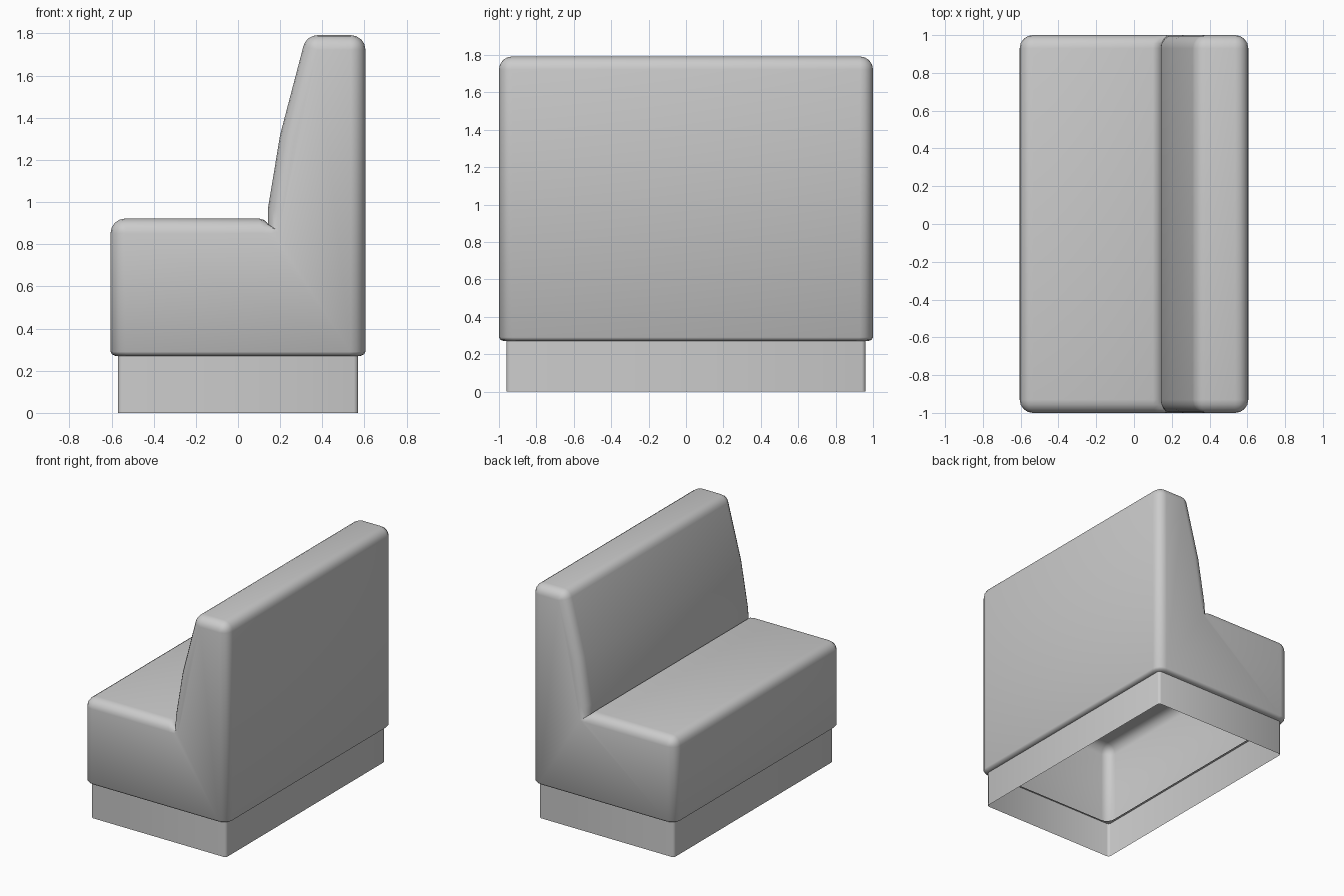
import bpy, bmesh, math

if "Cube" in bpy.data.objects:
    bpy.data.objects.remove(bpy.data.objects["Cube"])

R = 0.07          # upholstery edge radius
STEPS = 4


def finish(name, bm, angle):
    bmesh.ops.remove_doubles(bm, verts=bm.verts, dist=0.0005)
    bmesh.ops.recalc_face_normals(bm, faces=bm.faces)
    mesh = bpy.data.meshes.new(name)
    bm.to_mesh(mesh)
    bm.free()
    ob = bpy.data.objects.new(name, mesh)
    bpy.context.collection.objects.link(ob)
    bpy.ops.object.select_all(action='DESELECT')
    ob.select_set(True)
    bpy.context.view_layer.objects.active = ob
    bpy.ops.object.shade_smooth_by_angle(angle=math.radians(angle))
    return ob


def arc(cx, cz, a0, a1):
    """Rounded profile corner: (outer point, inset point) pairs."""
    out = []
    for i in range(STEPS + 1):
        a = math.radians(a0 + (a1 - a0) * i / STEPS)
        out.append(((cx + R * math.cos(a), cz + R * math.sin(a)), (cx, cz)))
    return out


# Side profile, front bottom to back bottom, with its inset for the rounded ends
profile = [((-0.605, 0.29), (-0.535, 0.29))]
profile += arc(-0.535, 0.852, 180, 90)                     # seat front edge
profile += [((0.10, 0.922), (0.12, 0.852)),                # tuck between seat and back
            ((0.125, 0.915), (0.165, 0.852)),
            ((0.142, 0.895), (0.195, 0.86)),
            ((0.142, 0.97), (0.212, 0.96)),
            ((0.20, 1.32), (0.27, 1.307))]
profile += arc(0.378, 1.722, 165, 90)                      # backrest top
profile += arc(0.535, 1.722, 90, 0)
profile += [((0.605, 0.29), (0.535, 0.29))]

# Upholstered shell: profile lofted along y with rounded ends
bm = bmesh.new()
stations = []
for i in range(STEPS + 1):
    a = math.pi / 2 * i / STEPS
    stations.append((-(1 - R) - R * math.cos(a), 1 - math.sin(a)))
stations += [(-y, t) for y, t in reversed(stations)]
rings = []
for y, t in stations:
    rings.append([bm.verts.new((p[0] + (q[0] - p[0]) * t, y, p[1] + (q[1] - p[1]) * t))
                  for p, q in profile])
for a, b in zip(rings, rings[1:]):
    for i in range(len(profile) - 1):
        bm.faces.new((a[i], a[i + 1], b[i + 1], b[i]))
bmesh.ops.remove_doubles(bm, verts=bm.verts, dist=0.0005)
for s in (-1, 1):                                          # flat end panels
    edges = [e for e in bm.edges if e.is_boundary and all(abs(v.co.y - s) < 1e-4 for v in e.verts)]
    lows = [v for e in edges for v in e.verts if abs(v.co.z - 0.29) < 1e-4]
    edges.append(bm.edges.new((min(lows, key=lambda v: v.co.x), max(lows, key=lambda v: v.co.x))))
    bmesh.ops.contextual_create(bm, geom=edges)

# Rolled-under lip around the open bottom
for inset, z in ((0.008, 0.277), (0.025, 0.27), (0.055, 0.27)):
    edges = [e for e in bm.edges if e.is_boundary]
    new = bmesh.ops.extrude_edge_only(bm, edges=edges)['geom']
    for v in (g for g in new if isinstance(g, bmesh.types.BMVert)):
        prev = inset - {0.008: 0, 0.025: 0.008, 0.055: 0.025}[inset]
        v.co.x *= 1 - prev / 0.605
        v.co.y *= 1 - prev
        v.co.z = z
finish("upholstered_seat", bm, 40)

# Plinth: open rectangular tube with slightly rounded corners
bm = bmesh.new()
outline = []
r = 0.02
for sx, sy, a0 in ((1, 1, 0), (-1, 1, 90), (-1, -1, 180), (1, -1, 270)):
    for i in range(3):
        a = math.radians(a0 + 45 * i)
        outline.append((sx * (0.57 - r) + r * math.cos(a), sy * (0.96 - r) + r * math.sin(a)))
low = [bm.verts.new((x, y, 0)) for x, y in outline]
top = [bm.verts.new((x, y, 0.272)) for x, y in outline]
for i in range(len(outline)):
    j = (i + 1) % len(outline)
    bm.faces.new((low[i], low[j], top[j], top[i]))
finish("plinth", bm, 50)
